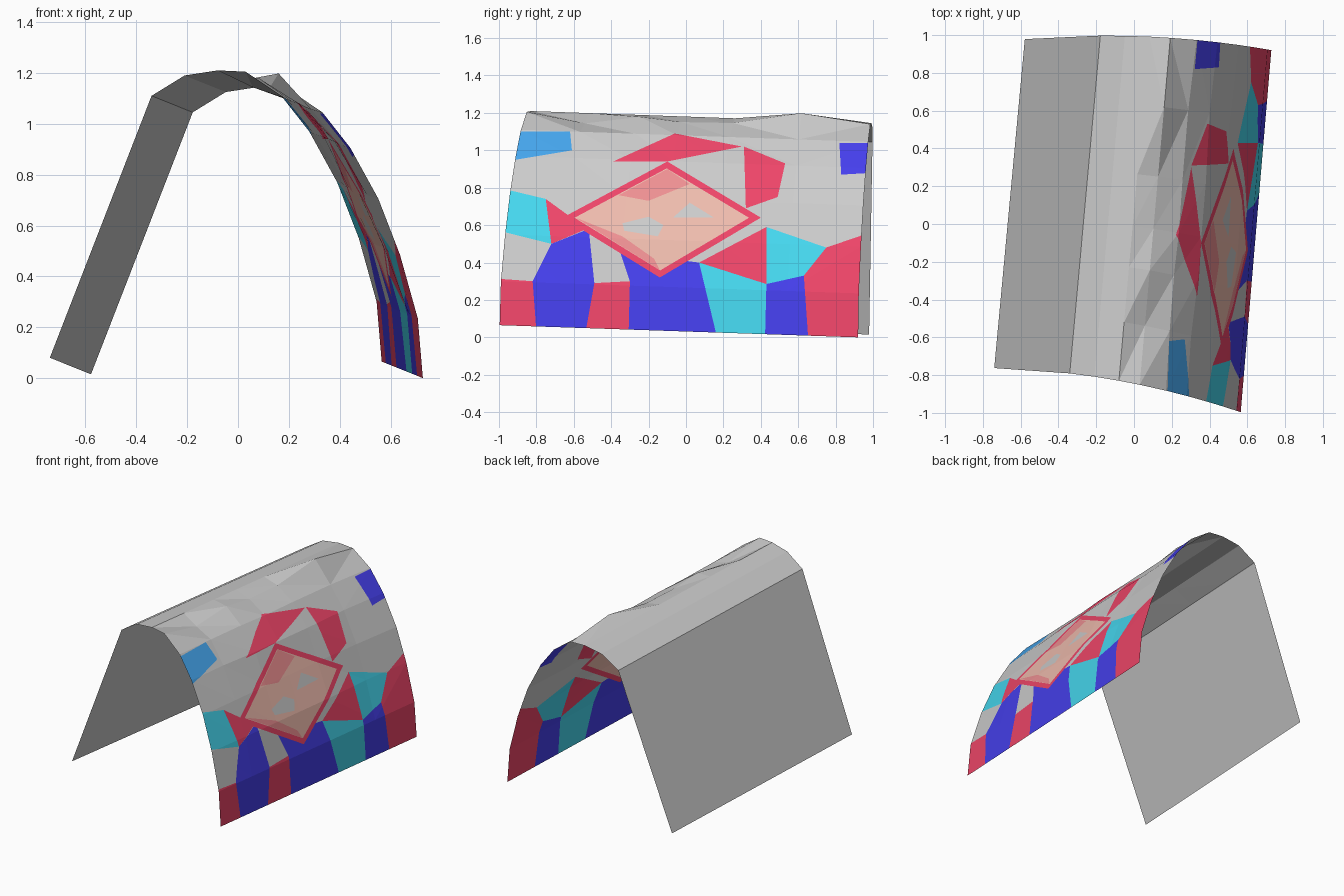
import bpy, bmesh, random
from mathutils import Vector

if "Cube" in bpy.data.objects:
    bpy.data.objects.remove(bpy.data.objects["Cube"])

random.seed(4)

# Arch cross-section (x, z) of the front edge, left foot to right foot
ARCH = [(-.74, .08), (-.34, 1.11), (-.21, 1.19), (-.08, 1.21), (.03, 1.205), (.17, 1.11),
        (.28, .97), (.39, .77), (.475, .55), (.545, .3), (.565, .065)]
STATIONS = [0, .17, .33, .45, .6, .8, 1]
CREST_BUMPS = [0, -.05, -.005, -.025, -.02, .045, 0]

COLOURS = {"red": (.86, .06, .14), "blue": (.06, .05, .84), "mid_blue": (.06, .38, .85),
           "cyan": (.06, .68, .86), "orange": (.86, .5, .42), "rose": (.86, .28, .29)}

# Bottom band: joints between neighbouring tiles as (top y, top z, foot y)
JOINTS = [(-1.1, .32, -1.1), (-.82, .3, -.79), (-.49, .29, -.56), (-.3, .3, -.31),
          (.07, .4, .19), (.43, .285, .42), (.63, .33, .66), (1.1, .6, 1.1)]
BAND = ["red", "blue", "red", "blue", "cyan", "blue", "red"]
PEAKS = {1: [(-.72, .5), (-.52, .58)], 6: [(.75, .48)]}

# Loose tiles above the band, convex outlines in (y, z)
TILES = [
    ("mid_blue", [(-1, 1.1), (-.62, 1.1), (-.61, 1), (-1, .935)]),
    ("cyan", [(-1, .8), (-.75, .74), (-.72, .5), (-1, .57)]),
    ("red", [(-.75, .74), (-.53, .58), (-.72, .5)]),
    ("blue", [(-.35, .45), (.07, .4), (-.3, .3)]),
    ("red", [(.07, .4), (.43, .59), (.43, .285)]),
    ("cyan", [(.43, .59), (.75, .48), (.63, .33), (.43, .285)]),
    ("red", [(.31, 1.02), (.53, .93), (.49, .75), (.32, .69)]),
    ("red", [(-.39, .94), (-.06, 1.09), (.3, 1.02), (-.1, .94)]),
    ("blue", [(.82, 1.04), (1, 1.04), (1, .88), (.83, .87)]),
]

# Diamond window: outline, rim proportion and inner facets (None = clear gap)
DIAMOND = [(-.66, .64), (-.1, .94), (.4, .64), (-.14, .32)]
RIM = .88
FACETS = [
    ("rose", [(-.36, .76), (-.1, .9), (.02, .82), (-.2, .73)]),
    ("rose", [(-.59, .64), (-.34, .54), (-.17, .42), (-.14, .36)]),
    (None, [(-.34, .61), (-.2, .645), (-.12, .6), (-.15, .54), (-.33, .57)]),
    (None, [(-.07, .64), (.02, .72), (.15, .64)]),
]


def arch_point(i, t):
    """Point on the sheared arch: row i, t from front (0) to back (1)."""
    x, z = ARCH[i]
    xb = x + .162
    front = Vector((x, -.845 - .2 * x - .12 * x * x, z))
    back = Vector((xb, .995 - .03 * xb - .1 * xb * xb, z - .065))
    return front.lerp(back, t)


def strip(bm, first, last):
    """Lofted sheet between two rows, faceted with slight roughness."""
    rows = []
    for i in range(first, last + 1):
        row = []
        for t, bump in zip(STATIONS, CREST_BUMPS):
            p = arch_point(i, t)
            if i == 4:
                p.z += bump
            elif 5 <= i <= 8 and 0 < t < 1:
                p.x += random.uniform(-.014, .008)
            row.append(bm.verts.new(p))
        rows.append(row)
    for a, b in zip(rows, rows[1:]):
        for k in range(len(a) - 1):
            bm.faces.new((a[k], b[k], b[k + 1], a[k + 1]))
    bmesh.ops.triangulate(bm, faces=bm.faces[:])


def cut_panel(bm, outline, colour):
    """Cut one convex outline into the sheet and mark the faces inside it."""
    area = sum(a[0] * b[1] - b[0] * a[1] for a, b in zip(outline, outline[1:] + outline[:1]))
    if area < 0:
        outline = outline[::-1]
    inside = set(bm.faces)
    for a, b in zip(outline, outline[1:] + outline[:1]):
        co = Vector((0, a[0], a[1]))
        no = Vector((0, b[1] - a[1], a[0] - b[0])).normalized()
        geom = list(inside | {e for f in inside for e in f.edges} | {v for f in inside for v in f.verts})
        out = bmesh.ops.bisect_plane(bm, geom=geom, plane_co=co, plane_no=no, dist=1e-5)
        faces = [g for g in out["geom"] if isinstance(g, bmesh.types.BMFace)]
        inside = {f for f in faces if (f.calc_center_median() - co).dot(no) < 0}
    for f in inside:
        f.material_index = NAMES.index(colour)


def make_object(name, bm, colour=None):
    mesh = bpy.data.meshes.new(name)
    bm.to_mesh(mesh)
    bm.free()
    if colour:
        mat = bpy.data.materials.new(name)
        mat.diffuse_color = (*colour, 1)
        mat.use_nodes = True
        mat.node_tree.nodes["Principled BSDF"].inputs["Base Color"].default_value = mat.diffuse_color
        mesh.materials.append(mat)
    bpy.context.collection.objects.link(bpy.data.objects.new(name, mesh))


# Plain left wall
bm = bmesh.new()
bm.faces.new([bm.verts.new(arch_point(i, t)) for i, t in ((0, 0), (1, 0), (1, 1), (0, 1))])
make_object("left_wall", bm)

# Rocky crest
bm = bmesh.new()
strip(bm, 1, 4)
make_object("crest", bm)

# Curved right wall, cut into a mosaic
NAMES = [None] + list(COLOURS)
wall = bmesh.new()
strip(wall, 4, 10)
for i, colour in enumerate(BAND):
    a, b = JOINTS[i], JOINTS[i + 1]
    cut_panel(wall, [(a[2], -.1), a[:2], *PEAKS.get(i, []), b[:2], (b[2], -.1)], colour)
for colour, outline in TILES:
    cut_panel(wall, outline, colour)

# Diamond rim, tinted infill and facets
cy = sum(p[0] for p in DIAMOND) / 4
cz = sum(p[1] for p in DIAMOND) / 4
cut_panel(wall, DIAMOND, "red")
cut_panel(wall, [(cy + (y - cy) * RIM, cz + (z - cz) * RIM) for y, z in DIAMOND], "orange")
for colour, outline in FACETS:
    cut_panel(wall, outline, colour)

# One object per mosaic colour, plus the bare grey wall
for tag, name in enumerate(NAMES):
    part = wall.copy()
    bmesh.ops.delete(part, geom=[f for f in part.faces if f.material_index != tag], context="FACES")
    for f in part.faces:
        f.material_index = 0
    make_object(name + "_panels" if name else "right_wall", part, COLOURS.get(name))
wall.free()
